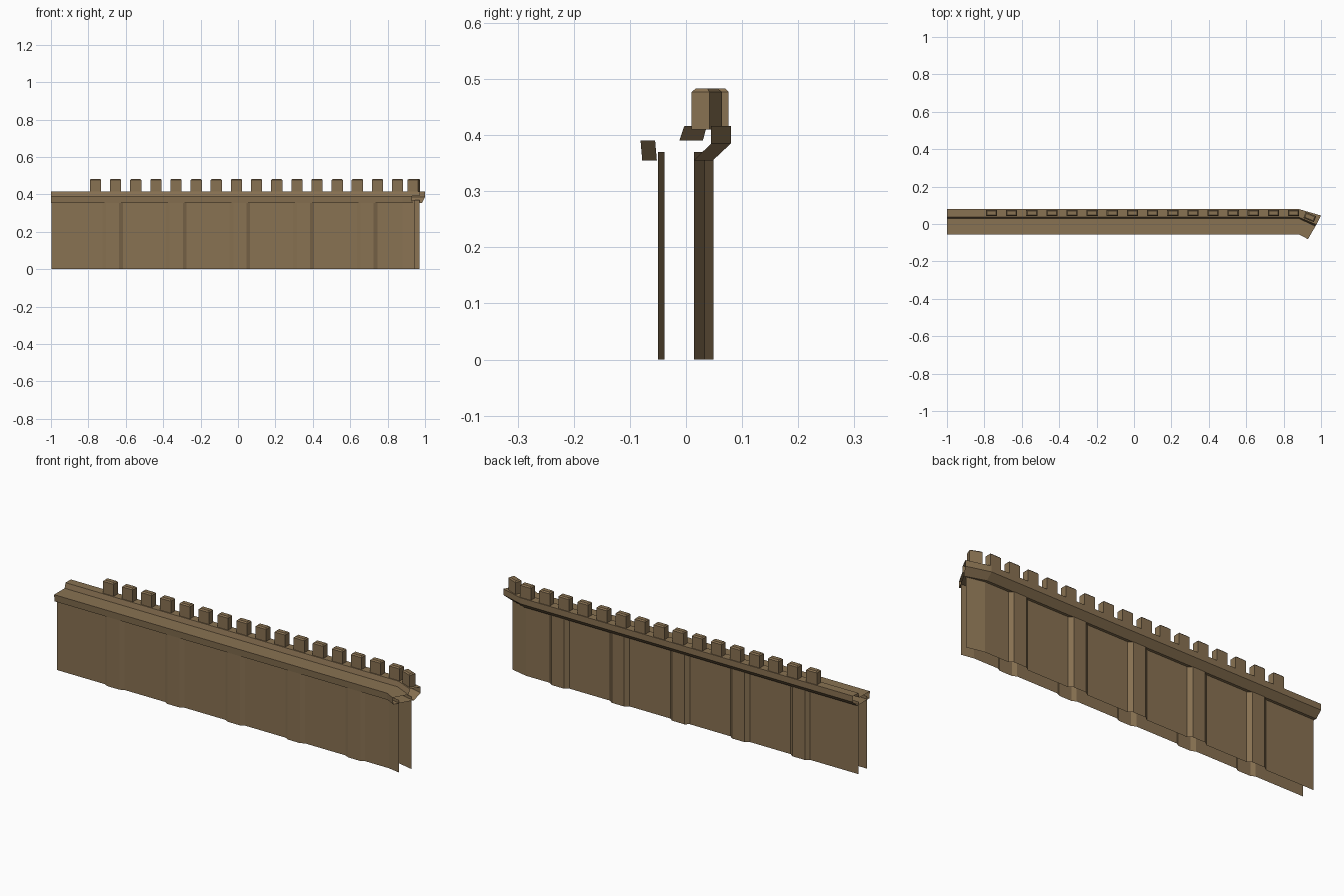
import bpy, bmesh, math
from mathutils import Matrix, Vector

if "Cube" in bpy.data.objects:
    bpy.data.objects.remove(bpy.data.objects["Cube"])

stone = bpy.data.materials.new("tan_stone")
stone.diffuse_color = (0.25, 0.168, 0.085, 1)
stone.use_nodes = True
stone.node_tree.nodes["Principled BSDF"].inputs["Base Color"].default_value = stone.diffuse_color


def finish(bm, name):
    me = bpy.data.meshes.new(name)
    bm.to_mesh(me)
    bm.free()
    me.materials.append(stone)
    ob = bpy.data.objects.new(name, me)
    bpy.context.collection.objects.link(ob)
    return ob


BEND = 0.88                                    # where the wall turns
PIERS = [-0.67 + 0.34 * i for i in range(5)]   # pier centres


def wall_sheet(name, y, pier_y, end, front):
    """Single sheet folded in plan around the shallow piers, then bent."""
    path = [(-0.997, y)]
    for c in PIERS:
        path += [(c - 0.055, y), (c - 0.035, pier_y),
                 (c + 0.035, pier_y), (c + 0.055, y)]
    path += [(BEND, y), end]
    if not front:
        path.reverse()                         # keeps normals outward
    bm = bmesh.new()
    cols = [(bm.verts.new((px, py, 0)), bm.verts.new((px, py, 0.37)))
            for px, py in path]
    for a, b in zip(cols, cols[1:]):
        bm.faces.new((a[0], b[0], b[1], a[1]))
    finish(bm, name)


wall_sheet("front_wall", -0.038, -0.049, (0.945, -0.05), True)
wall_sheet("back_wall", 0.034, 0.049, (0.97, 0.014), False)

# Walkway and parapet ledge: one profile swept along the wall, open ends.
# Each entry: y on the straight run, z, then (x, y) at the mitred end.
profile = [
    (-0.052, 0.355, 0.932, -0.078),
    (0.048, 0.355, 0.984, 0.014),
    (0.080, 0.385, 1.0, 0.045),
    (0.080, 0.416, 1.0, 0.045),
    (0.037, 0.416, 0.975, -0.003),
    (0.030, 0.390, 0.970, -0.012),
    (-0.055, 0.390, 0.930, -0.081),
]
bm = bmesh.new()
rings = [[], [], []]
for y, z, ex, ey in profile:
    for ring, co in zip(rings, ((-1, y, z), (BEND, y, z), (ex, ey, z))):
        ring.append(bm.verts.new(co))
n = len(profile)
for r, s in zip(rings, rings[1:]):
    for i in range(n):
        j = (i + 1) % n
        bm.faces.new((r[i], r[j], s[j], s[i]))
finish(bm, "walkway_ledge")


def battlement(name, x, y, angle=0):
    """Small block with chamfered upper and vertical edges."""
    bm = bmesh.new()
    z0, z1 = 0.41, 0.483
    bmesh.ops.create_cube(bm, size=1)
    bmesh.ops.scale(bm, vec=(0.06, 0.034, z1 - z0), verts=bm.verts)
    edges = [e for e in bm.edges if all(v.co.z > 0 for v in e.verts)]
    bmesh.ops.bevel(bm, geom=edges, offset=0.006, segments=1,
                    affect='EDGES', profile=0.5)
    m = Matrix.Translation(Vector((x, y, (z0 + z1) / 2))) @ Matrix.Rotation(angle, 4, 'Z')
    bmesh.ops.transform(bm, matrix=m, verts=bm.verts)
    bmesh.ops.recalc_face_normals(bm, faces=bm.faces)
    finish(bm, name)


# Row of battlements, plus one turned on the bent end
for i in range(16):
    battlement(f"battlement_{i + 1}", -0.762 + 0.1077 * i, 0.059)
battlement("battlement_corner", 0.94, 0.037, math.radians(-22))
